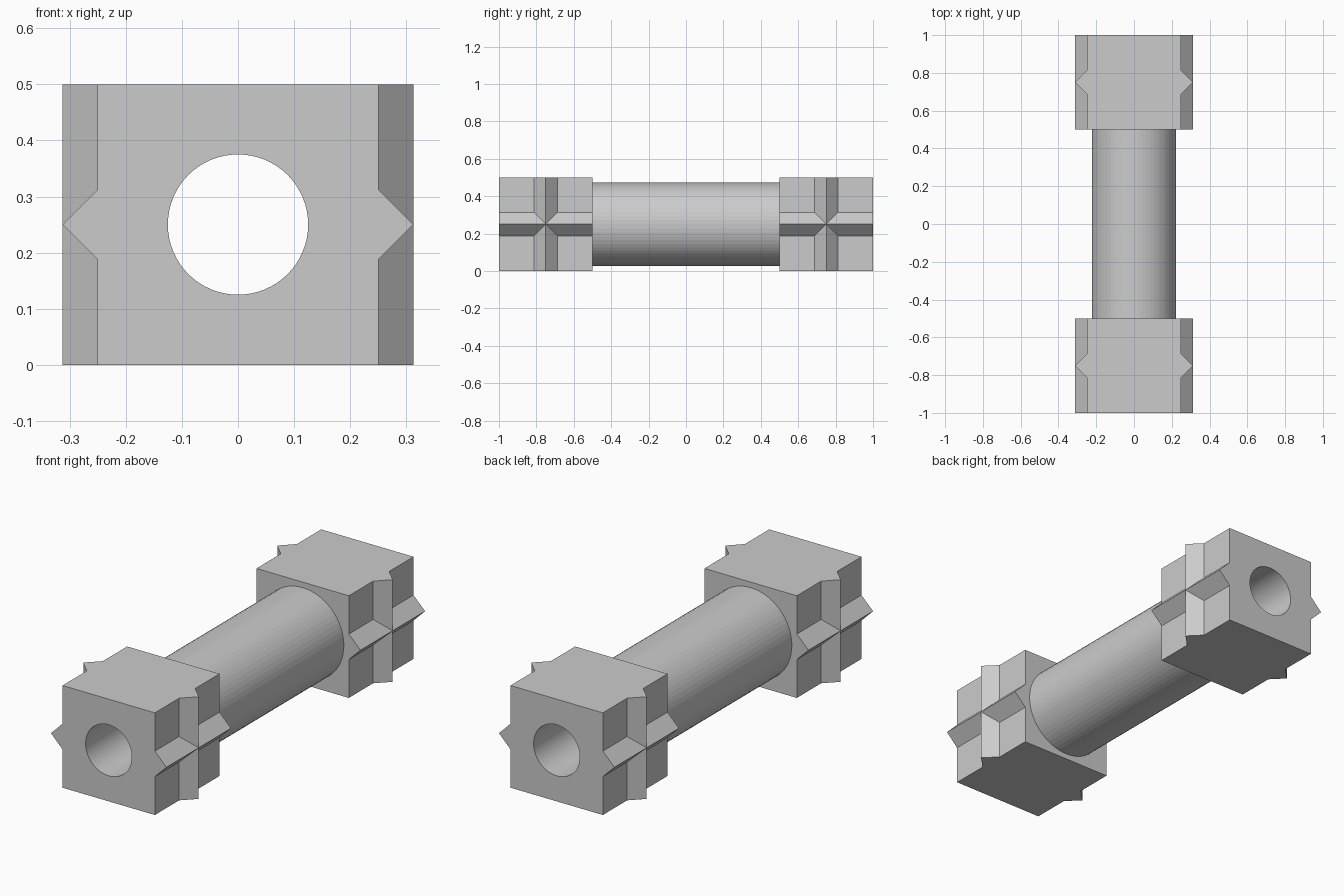
import bpy
import bmesh
from math import cos, sin, tau
from mathutils import Vector

cube = bpy.data.objects.get("Cube")
if cube:
    bpy.data.objects.remove(cube, do_unlink=True)

HALF = 0.25        # half size of an end block
RIDGE = 0.0625     # ridge height and half width
BORE = 0.125
TUBE = 0.223
SIDES = 64

grey = bpy.data.materials.new("plain grey")
grey.use_nodes = True
colour = (0.6, 0.6, 0.6, 1)
grey.diffuse_color = colour
grey.node_tree.nodes["Principled BSDF"].inputs["Base Color"].default_value = colour


def circle(radius):
    return [(radius * cos(tau * i / SIDES), radius * sin(tau * i / SIDES))
            for i in range(SIDES)]


def prism(name, loops, to_point, direction, caps=True):
    """Extrude closed 2D loops; inner loops become through holes."""
    bm = bmesh.new()
    edges = []
    for loop in loops:
        vs = [bm.verts.new(to_point(a, b)) for a, b in loop]
        edges += [bm.edges.new((v, vs[i - 1])) for i, v in enumerate(vs)]
    bmesh.ops.triangle_fill(bm, edges=edges, use_beauty=True)
    out = bmesh.ops.extrude_face_region(bm, geom=bm.faces[:], use_keep_orig=True)
    moved = [g for g in out["geom"] if isinstance(g, bmesh.types.BMVert)]
    bmesh.ops.translate(bm, verts=moved, vec=Vector(direction))
    if not caps:
        axis = Vector(direction).normalized()
        bm.normal_update()
        flat = [f for f in bm.faces if abs(f.normal.dot(axis)) > 0.9]
        bmesh.ops.delete(bm, geom=flat, context="FACES")
    bmesh.ops.recalc_face_normals(bm, faces=bm.faces[:])
    mesh = bpy.data.meshes.new(name)
    bm.to_mesh(mesh)
    bm.free()
    mesh.materials.append(grey)
    obj = bpy.data.objects.new(name, mesh)
    bpy.context.collection.objects.link(obj)
    return obj


# Block outline with a horizontal ridge along each side
right_side = [(HALF, -HALF), (HALF, -RIDGE), (HALF + RIDGE, 0),
              (HALF, RIDGE), (HALF, HALF)]
outline = right_side + [(-x, -z) for x, z in right_side]

for end, y in (("front", -1.0), ("back", 0.5)):
    # Bored end block
    prism(end + "_block", [outline, circle(BORE)],
          lambda a, b: (a, y, b + HALF), (0, 2 * HALF, 0))
    # Vertical ridges crossing the horizontal ones
    for side, s in (("left", 1), ("right", -1)):
        wedge = [(s * HALF, -RIDGE), (s * (HALF + RIDGE), 0), (s * HALF, RIDGE)]
        prism(f"{end}_{side}_upright_ridge", [wedge],
              lambda a, b: (a, y + HALF + b, 0), (0, 0, 2 * HALF))

# Hollow connecting tube
prism("tube", [circle(TUBE), circle(BORE)],
      lambda a, b: (a, -0.5, b + HALF), (0, 1, 0), caps=False)
